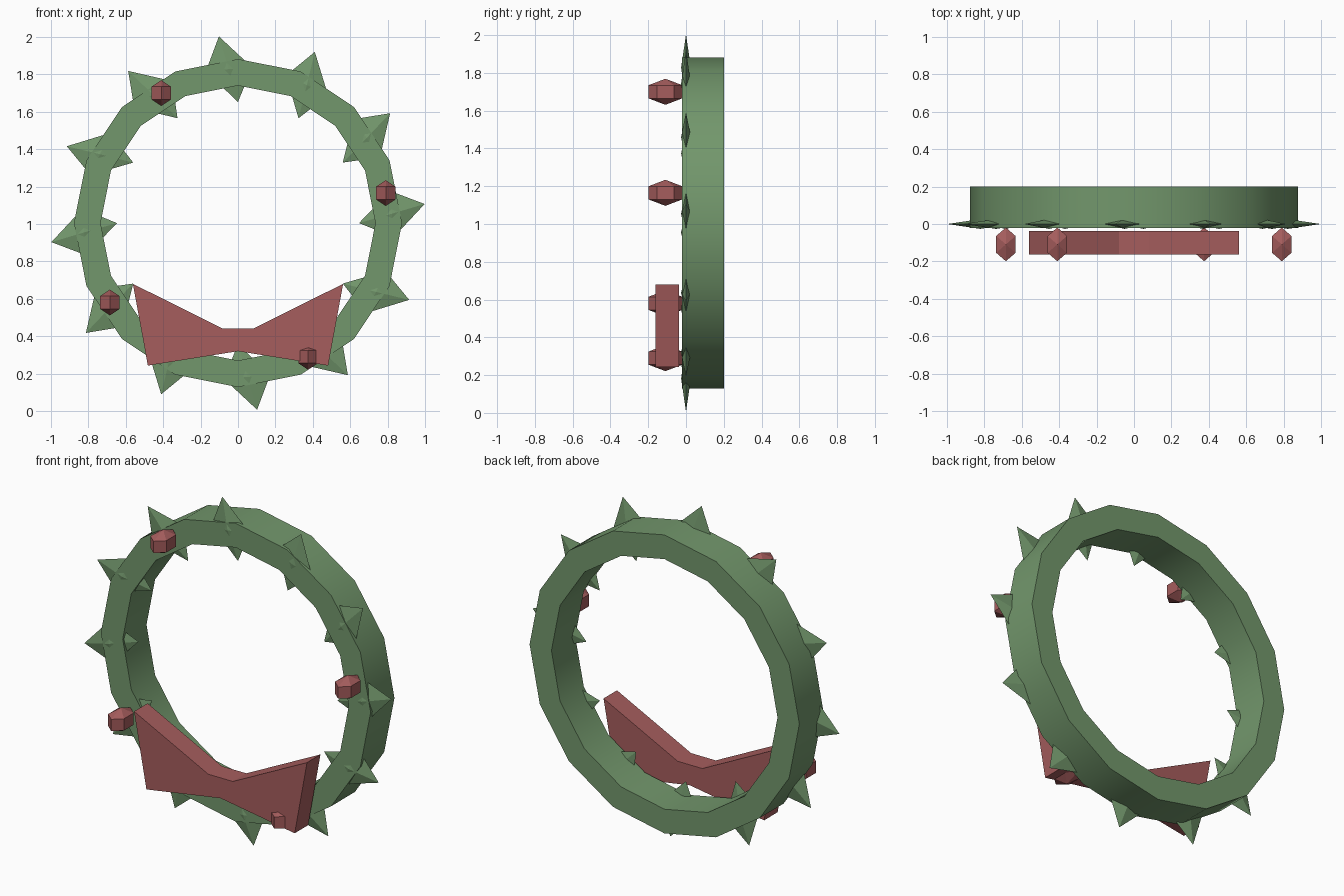
import bpy, bmesh, math
from mathutils import Matrix, Vector

if "Cube" in bpy.data.objects:
    bpy.data.objects.remove(bpy.data.objects["Cube"], do_unlink=True)

CENTRE = Vector((0, 0, 1.005))


def material(name, colour):
    m = bpy.data.materials.new(name)
    m.use_nodes = True
    m.diffuse_color = colour
    m.node_tree.nodes["Principled BSDF"].inputs["Base Color"].default_value = colour
    return m


green = material("leaf green", (0.17, 0.31, 0.15, 1))
red = material("berry red", (0.38, 0.11, 0.11, 1))


def finish(name, bm, mat):
    bmesh.ops.recalc_face_normals(bm, faces=bm.faces)
    mesh = bpy.data.meshes.new(name)
    bm.to_mesh(mesh)
    bm.free()
    mesh.materials.append(mat)
    ob = bpy.data.objects.new(name, mesh)
    bpy.context.collection.objects.link(ob)
    return ob


# Ring: a rectangular section swept round the y axis
bm = bmesh.new()
SIDES = 16
loops = []
for i in range(SIDES):
    a = math.tau * i / SIDES
    out = Vector((math.cos(a), 0, math.sin(a)))
    loops.append([bm.verts.new(CENTRE + out * r + Vector((0, y, 0)))
                  for r, y in ((0.735, -0.021), (0.877, -0.021), (0.877, 0.2), (0.735, 0.2))])
for i in range(SIDES):
    p, q = loops[i], loops[(i + 1) % SIDES]
    for k in range(4):
        n = (k + 1) % 4
        bm.faces.new((p[k], p[n], q[n], q[k]))
ring = finish("wreath_ring", bm, green)
bpy.context.view_layer.objects.active = ring
ring.select_set(True)
bpy.ops.object.shade_smooth_by_angle(angle=math.radians(30))
ring.select_set(False)

# Leaves: flattened eight-faced diamonds, tilted from the radius
for i in range(12):
    bm = bmesh.new()
    tips = [bm.verts.new(p) for p in ((0.647, 0, 0), (0.833, 0, -0.075),
                                      (0.998, 0, 0.102), (0.812, 0, 0.172))]
    for y in (-0.026, 0.026):
        peak = bm.verts.new((0.823, y, 0.05))
        for k in range(4):
            bm.faces.new((tips[k], tips[(k + 1) % 4], peak))
    turn = Matrix.Translation(CENTRE) @ Matrix.Rotation(math.tau * i / 12, 4, "Y")
    bmesh.ops.transform(bm, matrix=turn, verts=bm.verts)
    finish(f"leaf_{i + 1}", bm, green)

# Berries: coarse faceted balls, longest front to back
for i, (x, z) in enumerate(((-0.41, 1.70), (0.79, 1.165), (-0.685, 0.58), (0.375, 0.29))):
    bm = bmesh.new()
    bmesh.ops.create_uvsphere(bm, u_segments=6, v_segments=3, radius=1)
    # turn so that a corner faces forward
    corner = max(bm.verts, key=lambda v: abs(v.co.y) * (abs(v.co.z) < 0.9)).co
    if abs(corner.x) > 0.1:
        bmesh.ops.rotate(bm, verts=bm.verts, matrix=Matrix.Rotation(math.pi / 6, 3, "Z"))
    bmesh.ops.scale(bm, vec=(0.069, 0.104, 0.069), verts=bm.verts)
    bmesh.ops.translate(bm, vec=(x, -0.109, z), verts=bm.verts)
    finish(f"berry_{i + 1}", bm, red)

# Bow: a mirrored outline given thickness
half = [(0.08, 0.44), (0.562, 0.68), (0.482, 0.243)]
outline = half + [(0, 0.32)] + [(-x, z) for x, z in reversed(half)]
bm = bmesh.new()
face = bm.faces.new([bm.verts.new((x, -0.162, z)) for x, z in outline])
grown = bmesh.ops.extrude_face_region(bm, geom=[face], use_keep_orig=True)
bmesh.ops.translate(bm, vec=(0, 0.125, 0),
                    verts=[v for v in grown["geom"] if isinstance(v, bmesh.types.BMVert)])
finish("bow", bm, red)
